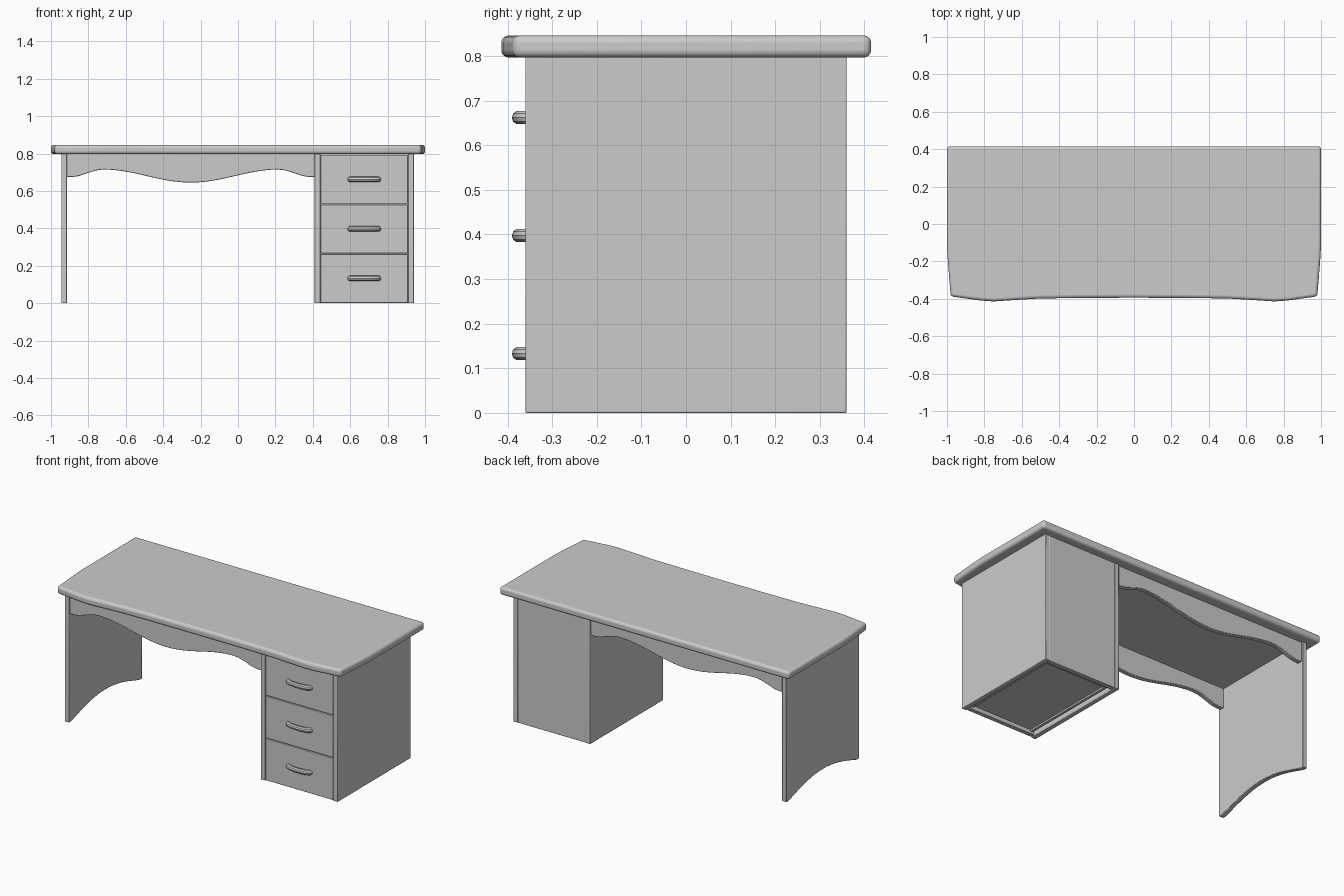
import bpy, bmesh, math
from mathutils import Vector

if "Cube" in bpy.data.objects:
    bpy.data.objects.remove(bpy.data.objects["Cube"])


def prism(name, pts, axis, lo, hi, bevel=0.003, segs=2):
    """Extrude a 2D profile along an axis: 'x' (y,z), 'y' (x,z) or 'z' (x,y)."""
    place = {'x': lambda p, d: (d, p[0], p[1]),
             'y': lambda p, d: (p[0], d, p[1]),
             'z': lambda p, d: (p[0], p[1], d)}[axis]
    bm = bmesh.new()
    face = bm.faces.new([bm.verts.new(place(p, lo)) for p in pts])
    ext = bmesh.ops.extrude_face_region(bm, geom=[face])
    move = Vector(place((0, 0), hi - lo))
    bmesh.ops.translate(bm, vec=move,
                        verts=[v for v in ext['geom'] if isinstance(v, bmesh.types.BMVert)])
    bmesh.ops.recalc_face_normals(bm, faces=bm.faces)
    me = bpy.data.meshes.new(name)
    bm.to_mesh(me)
    bm.free()
    ob = bpy.data.objects.new(name, me)
    bpy.context.collection.objects.link(ob)
    if bevel:
        mod = ob.modifiers.new("edge_round", 'BEVEL')
        mod.width, mod.segments = bevel, segs
        mod.limit_method, mod.angle_limit = 'ANGLE', math.radians(40)
    smooth(ob)
    return ob


def smooth(ob):
    bpy.ops.object.select_all(action='DESELECT')
    ob.select_set(True)
    bpy.context.view_layer.objects.active = ob
    bpy.ops.object.shade_smooth_by_angle(angle=math.radians(35))


def box(name, x0, x1, y0, y1, z0, z1, bevel=0.003):
    return prism(name, [(x0, y0), (x1, y0), (x1, y1), (x0, y1)], 'z', z0, z1, bevel)


# Desktop with a gently shaped front edge
half = [(0.25, -0.395), (0.5, -0.398), (0.68, -0.409), (0.75, -0.414), (0.82, -0.409),
        (0.98, -0.387), (0.995, -0.2), (1.0, -0.12), (1.0, 0.415)]
outline = [(0, -0.394)] + half + [(-x, y) for x, y in reversed(half)]
prism("desktop", outline, 'z', 0.797, 0.846, bevel=0.016, segs=4)

# Left leg panel with an arched foot
N = 20
arch = []
for i in range(N + 1):
    t = i / N
    arch.append((-0.335 + 0.67 * t, 0.07 * math.sin(math.pi * t)))
prism("left_leg_panel", [(-0.36, 0.8), (-0.36, 0)] + arch + [(0.36, 0), (0.36, 0.8)],
      'x', -0.945, -0.915)

# Wavy aprons at front and back of the knee space
wave = []
for i in range(41):
    t = i / 40
    u = abs(2 * t - 1)                       # 0 at the middle, 1 at the ends
    if u < 0.71:
        z = 0.68 - 0.035 * math.cos(math.pi * u / 0.71)
    else:
        z = 0.698 + 0.017 * math.cos(math.pi * (u - 0.71) / 0.29) - 0.015 * ((u - 0.71) / 0.29)
        z = max(z, 0.675)
    wave.append((-0.916 + 1.328 * t, z))
for name, y in (("front_apron", -0.35), ("back_apron", 0.32)):
    prism(name, wave + [(0.412, 0.8), (-0.916, 0.8)], 'y', y, y + 0.03)

# Pedestal carcass
box("pedestal_inner_side", 0.41, 0.44, -0.36, 0.36, 0, 0.8)
box("pedestal_outer_side", 0.91, 0.94, -0.36, 0.36, 0, 0.8)
box("pedestal_back", 0.44, 0.91, 0.33, 0.358, 0, 0.8)

# Drawers: front, open box and bowed handle
for i in range(3):
    z0 = 0.002 + 0.265 * i
    z1 = z0 + 0.261
    zc = 0.133 + 0.2645 * i
    n = f"drawer_{i + 1}_"
    box(n + "front", 0.442, 0.908, -0.357, -0.33, z0, z1)
    box(n + "bottom", 0.47, 0.88, -0.331, 0.30, z0 + 0.025, z0 + 0.037, 0)
    box(n + "left_side", 0.455, 0.47, -0.331, 0.30, z0 + 0.015, z0 + 0.22, 0)
    box(n + "right_side", 0.88, 0.895, -0.331, 0.30, z0 + 0.015, z0 + 0.22, 0)
    box(n + "rear", 0.455, 0.895, 0.30, 0.315, z0 + 0.015, z0 + 0.22, 0)

    cu = bpy.data.curves.new(n + "handle", 'CURVE')
    cu.dimensions = '3D'
    cu.bevel_depth, cu.bevel_resolution = 0.0155, 3
    cu.use_fill_caps = True
    sp = cu.splines.new('POLY')
    sp.points.add(16)
    for k, p in enumerate(sp.points):
        a = math.pi * k / 16
        p.co = (0.675 - 0.076 * math.cos(a), -0.35 - 0.025 * math.sin(a) ** 0.8, zc, 1)
    handle = bpy.data.objects.new(n + "handle", cu)
    bpy.context.collection.objects.link(handle)
    bpy.ops.object.select_all(action='DESELECT')
    handle.select_set(True)
    bpy.context.view_layer.objects.active = handle
    bpy.ops.object.convert(target='MESH')
    smooth(bpy.context.view_layer.objects.active)
